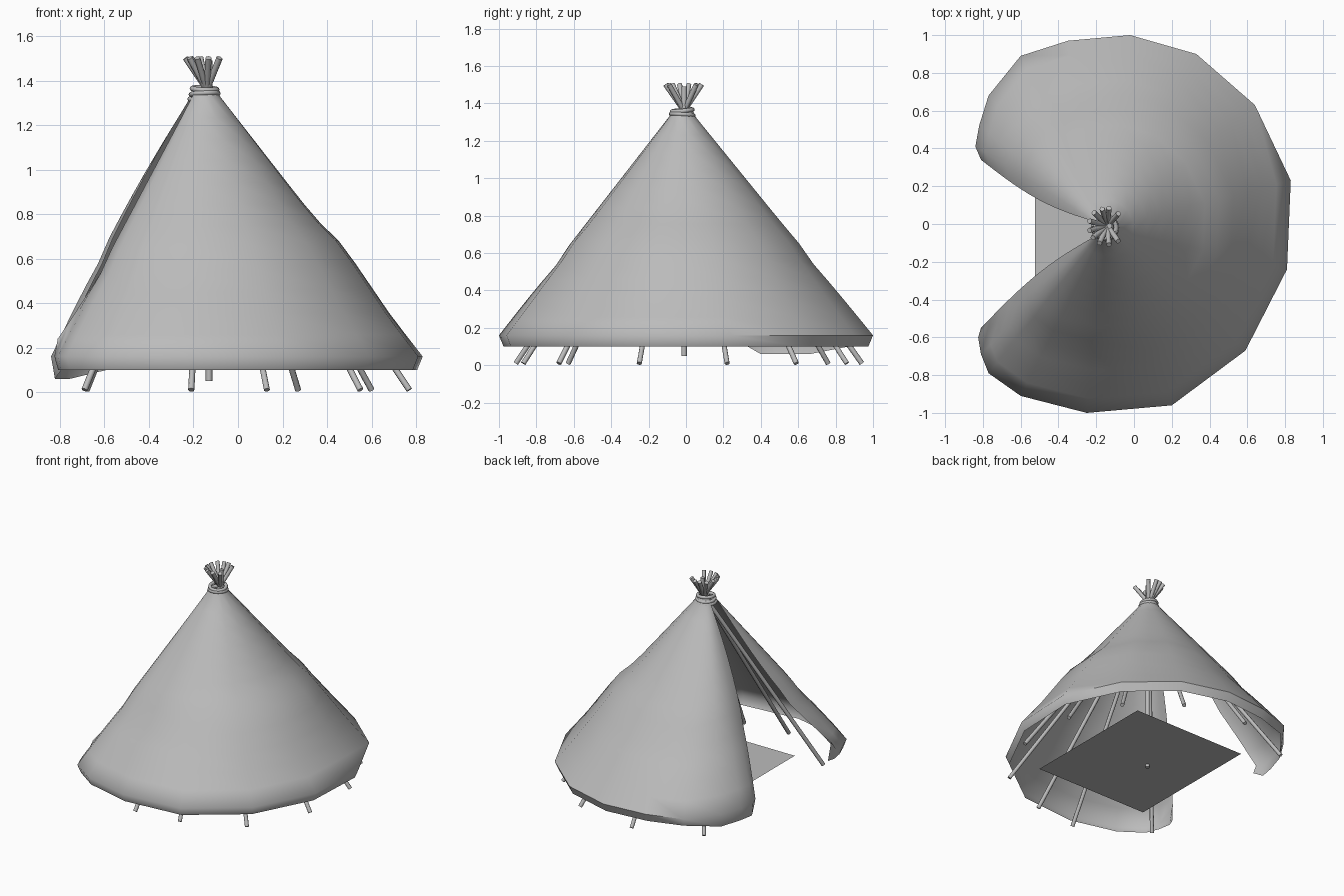
import bpy, bmesh, math
from mathutils import Vector

cube = bpy.data.objects.get("Cube")
if cube:
    bpy.data.objects.remove(cube, do_unlink=True)

grey = bpy.data.materials.new("plain grey")
grey.use_nodes = True
GREY = (0.5, 0.5, 0.5, 1)
grey.diffuse_color = GREY
grey.node_tree.nodes["Principled BSDF"].inputs["Base Color"].default_value = GREY


def finish(obj, name, angle=None):
    obj.name = name
    obj.data.materials.clear()
    obj.data.materials.append(grey)
    if angle:
        bpy.ops.object.select_all(action='DESELECT')
        obj.select_set(True)
        bpy.context.view_layer.objects.active = obj
        bpy.ops.object.shade_smooth_by_angle(angle=math.radians(angle))
    return obj


def mesh_object(bm, name, angle=None):
    mesh = bpy.data.meshes.new(name)
    bm.to_mesh(mesh)
    bm.free()
    obj = bpy.data.objects.new(name, mesh)
    bpy.context.collection.objects.link(obj)
    return finish(obj, name, angle)


def pole(name, base, tip, radius=0.014):
    base, tip = Vector(base), Vector(tip)
    axis = tip - base
    bpy.ops.mesh.primitive_cylinder_add(
        vertices=8, radius=radius, depth=axis.length, location=(base + tip) / 2,
        rotation=axis.to_track_quat('Z', 'Y').to_euler())
    return finish(bpy.context.object, name, 50)


# Cloth cover: hem outline lofted to the neck, open on one side
HEM = [(-.81, -.55), (-.825, -.6), (-.81, -.69), (-.77, -.79), (-.6, -.91),
       (-.25, -1), (.2, -.96), (.59, -.67), (.81, -.24), (.83, .23),
       (.64, .63), (.33, .9), (-.02, 1), (-.35, .97), (-.6, .89),
       (-.77, .68), (-.82, .52), (-.84, .41), (-.81, .34)]
NECK = Vector((-.15, -.02))
ROWS = 12
bm = bmesh.new()
columns = []
for i, point in enumerate(HEM):
    hem = Vector(point)
    out = (hem - NECK).normalized()
    top = NECK + out * .07
    edge = i in (0, len(HEM) - 1)
    collar = NECK + out * .055
    col = [bm.verts.new((collar.x, collar.y, 1.37))]
    for r in range(ROWS + 1):
        t = r / ROWS
        p = top.lerp(hem, t)
        if edge:
            p.y -= math.copysign(.045, hem.y) * math.sin(math.pi * t)
        # slight belly on the closed side, and raised flap corners
        z = 1.33 - 1.17 * t - .03 * math.sin(math.pi * t) ** 4 * (t > .6)
        z += .05 * max(0, out.x) * math.exp(-((t - .65) / .12) ** 2)
        if hem.x < -.7:
            z += .05 * math.sin(math.pi * t) * (hem.y > 0)
        if i == 0:
            z += .08 * t ** 4
        col.append(bm.verts.new((p.x, p.y, z)))
    # turned-in hem, hanging lower at the rear flap
    low = NECK.lerp(hem, .975)
    drop = .06 if hem.x < -.75 and hem.y > .4 else .1
    col.append(bm.verts.new((low.x, low.y, drop)))
    columns.append(col)
for a, b in zip(columns, columns[1:]):
    for k in range(len(a) - 1):
        bm.faces.new((a[k], a[k + 1], b[k + 1], b[k]))
mesh_object(bm, "tent_cover", 60)

# Leaning poles crossing at the neck, plus an upright centre pole
BASES = [(-.69, -.63), (-.21, -.91), (.13, -.87), (.55, -.68), (.77, -.25),
         (.77, .22), (.6, .59), (.27, .86), (-.21, .94), (-.68, .76)]
CROSS = Vector((-.14, -.01, 1.36))
for n, (x, y) in enumerate(BASES):
    base = Vector((x, y, .01))
    tip = base + (CROSS - base) * 1.105
    pole(f"leaning_pole_{n + 1}", base, tip)
pole("centre_pole", (-.13, -.01, .05), (-.13, -.01, 1.49), .015)

# Rope wraps around the neck
for n, (z, radius, tilt) in enumerate([(1.315, .066, .06), (1.34, .06, -.08), (1.362, .055, .1)]):
    bpy.ops.mesh.primitive_torus_add(
        major_segments=20, minor_segments=8, major_radius=radius, minor_radius=.012,
        location=(NECK.x, NECK.y, z), rotation=(tilt, tilt / 2, 0))
    finish(bpy.context.object, f"rope_wrap_{n + 1}", 60)

# Floor mat
bm = bmesh.new()
bm.faces.new([bm.verts.new((x, y, .07)) for x, y in
              ((-.525, -.53), (.405, -.53), (.405, .52), (-.525, .52))])
mesh_object(bm, "floor_mat")
